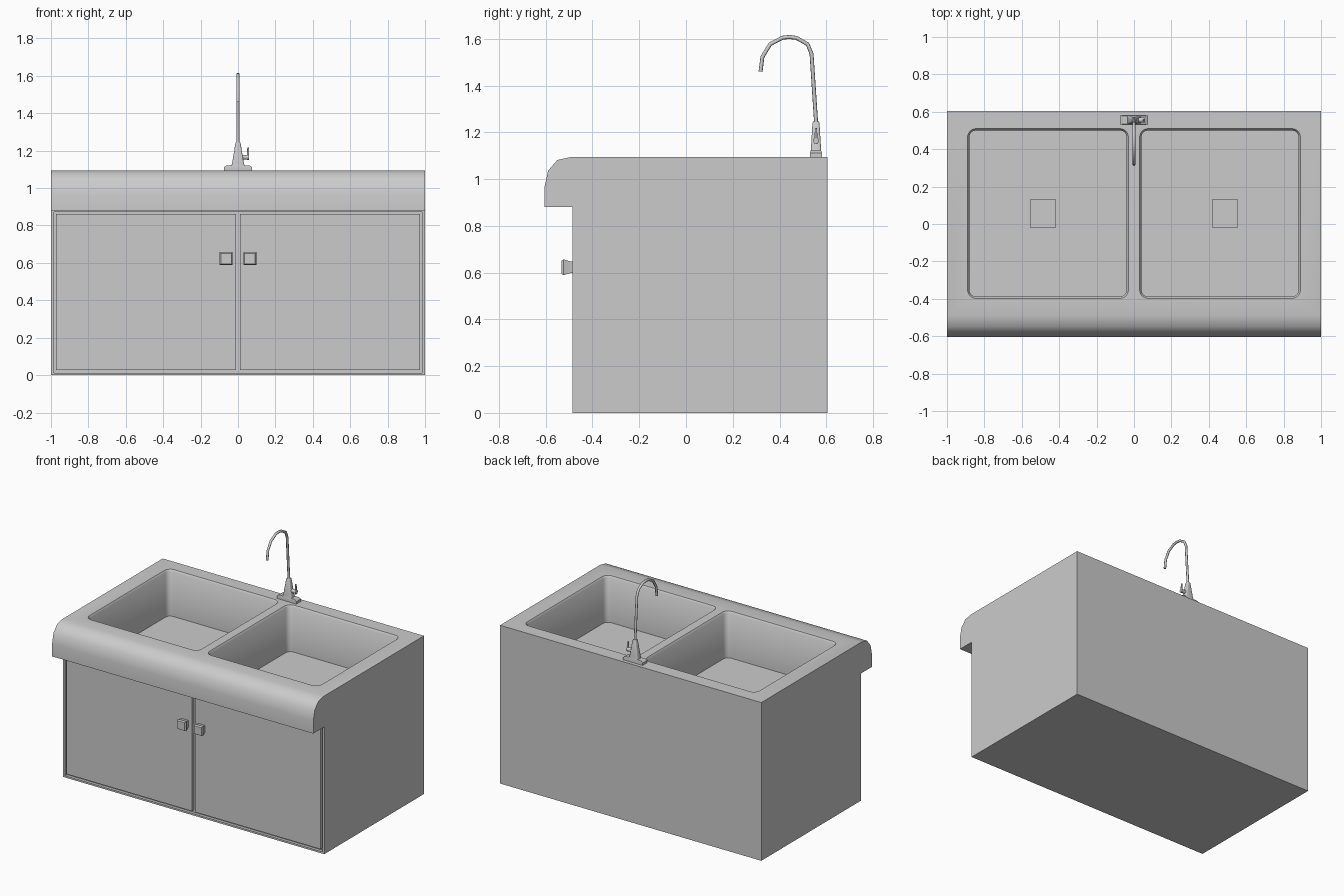
import bpy, bmesh, math

if "Cube" in bpy.data.objects:
    bpy.data.objects.remove(bpy.data.objects["Cube"])


def loft(name, rings, angle=40):
    """Skin equal-length rings of 3D points and cap both ends."""
    bm = bmesh.new()
    rows = [[bm.verts.new(p) for p in ring] for ring in rings]
    n = len(rows[0])
    for a, b in zip(rows, rows[1:]):
        for i in range(n):
            j = (i + 1) % n
            bm.faces.new((a[i], a[j], b[j], b[i]))
    bm.faces.new(rows[0])
    bm.faces.new(rows[-1])
    bmesh.ops.recalc_face_normals(bm, faces=bm.faces)
    mesh = bpy.data.meshes.new(name)
    bm.to_mesh(mesh)
    bm.free()
    ob = bpy.data.objects.new(name, mesh)
    bpy.context.collection.objects.link(ob)
    smooth(ob, angle)
    return ob


def smooth(ob, angle=40):
    bpy.ops.object.select_all(action='DESELECT')
    ob.select_set(True)
    bpy.context.view_layer.objects.active = ob
    bpy.ops.object.shade_smooth_by_angle(angle=math.radians(angle))


def rect(cx, cy, hx, hy, z):
    return [(cx + sx * hx, cy + sy * hy, z)
            for sx, sy in ((1, 1), (-1, 1), (-1, -1), (1, -1))]


def rect_xz(cx, cz, h, y):
    return [(cx + sx * h, y, cz + sz * h)
            for sx, sz in ((1, 1), (-1, 1), (-1, -1), (1, -1))]


def round_rect(cx, cy, hx, hy, r, z, steps=5):
    pts = []
    for q, (sx, sy) in enumerate(((1, 1), (-1, 1), (-1, -1), (1, -1))):
        for k in range(steps + 1):
            a = math.pi / 2 * (q + k / steps)
            pts.append((cx + sx * (hx - r) + r * math.cos(a),
                        cy + sy * (hy - r) + r * math.sin(a), z))
    return pts


def box(name, x0, x1, y0, y1, z0, z1):
    c = ((x0 + x1) / 2, (y0 + y1) / 2, (x1 - x0) / 2, (y1 - y0) / 2)
    return loft(name, [rect(*c, z0), rect(*c, z1)])


def cut(ob, cutter):
    m = ob.modifiers.new("cut", 'BOOLEAN')
    m.operation = 'DIFFERENCE'
    m.solver = 'EXACT'
    m.object = cutter
    bpy.context.view_layer.objects.active = ob
    bpy.ops.object.modifier_apply(modifier=m.name)
    bpy.data.objects.remove(cutter)


# Cabinet and counter: one side profile with the rounded front overhang
TOP = 1.095
profile = [(0.605, 0), (0.605, TOP), (-0.49, TOP), (-0.55, 1.082),
           (-0.59, 1.036), (-0.605, 0.967), (-0.605, 0.88),
           (-0.485, 0.88), (-0.485, 0)]
cabinet = loft("cabinet", [[(x, y, z) for y, z in profile] for x in (-1, 1)])

# Door opening
cut(cabinet, box("opening_cutter", -0.985, 0.985, -0.55, -0.465, 0.012, 0.872))

for s, side in ((-1, "left"), (1, "right")):
    # Basin with bevelled rim
    cx, cy, hx, hy = s * 0.46, 0.056, 0.43, 0.454
    cut(cabinet, loft("basin_cutter", [
        round_rect(cx, cy, hx - 0.01, hy - 0.01, 0.035, 0.775),
        round_rect(cx, cy, hx - 0.01, hy - 0.01, 0.035, TOP - 0.012),
        round_rect(cx, cy, hx, hy, 0.045, TOP),
        round_rect(cx, cy, hx, hy, 0.045, TOP + 0.1)]))
    # Square drain in the basin floor
    cut(cabinet, box("drain_cutter", s * 0.487 - 0.067, s * 0.487 + 0.067,
                     -0.02, 0.13, 0.76, 0.8))
    # Door panel, flush with the frame
    x0, x1 = sorted((s * 0.012, s * 0.972))
    box(side + "_door", x0, x1, -0.485, -0.464, 0.027, 0.862)
    # Flared square knob
    loft(side + "_knob", [rect_xz(s * 0.064, 0.623, h, y) for h, y in
                          ((0.024, -0.48), (0.026, -0.5), (0.034, -0.523),
                           (0.028, -0.533))], 20)
smooth(cabinet)

# Faucet base plate and tapered body
FY = 0.556
loft("faucet_plate", [rect(0, FY, hx, hy, z) for hx, hy, z in
                      ((0.075, 0.025, TOP - 0.002), (0.075, 0.025, 1.112),
                       (0.06, 0.022, 1.122))], 20)
loft("faucet_body", [round_rect(0, FY, hx, hy, r, z, 3) for hx, hy, r, z in
                     ((0.036, 0.023, 0.008, 1.115), (0.03, 0.021, 0.008, 1.14),
                      (0.014, 0.015, 0.008, 1.24), (0.011, 0.012, 0.008, 1.247))])

# Faucet handle: side stub with upright lever
bpy.ops.mesh.primitive_cylinder_add(vertices=12, radius=0.013, depth=0.05,
                                    location=(0.035, FY, 1.165),
                                    rotation=(0, math.pi / 2, 0))
bpy.context.object.name = "handle_stub"
smooth(bpy.context.object)
loft("handle_lever", [round_rect(0.054, FY, h, h, h * 0.8, z, 2) for h, z in
                      ((0.006, 1.15), (0.006, 1.19), (0.004, 1.218))])

# Gooseneck spout: bevelled curve turned into a mesh
path = [(0.557, 1.235), (0.537, 1.536), (0.52, 1.577), (0.473, 1.604),
        (0.443, 1.608), (0.413, 1.605), (0.36, 1.577), (0.327, 1.523),
        (0.319, 1.46)]
curve = bpy.data.curves.new("spout", 'CURVE')
curve.dimensions = '3D'
curve.bevel_depth = 0.0085
curve.bevel_resolution = 2
curve.use_fill_caps = True
spline = curve.splines.new('POLY')
spline.points.add(len(path) - 1)
for p, (y, z) in zip(spline.points, path):
    p.co = (0, y, z, 1)
spout = bpy.data.objects.new("spout", curve)
bpy.context.collection.objects.link(spout)
bpy.ops.object.select_all(action='DESELECT')
spout.select_set(True)
bpy.context.view_layer.objects.active = spout
bpy.ops.object.convert(target='MESH')
smooth(bpy.context.object, 50)
